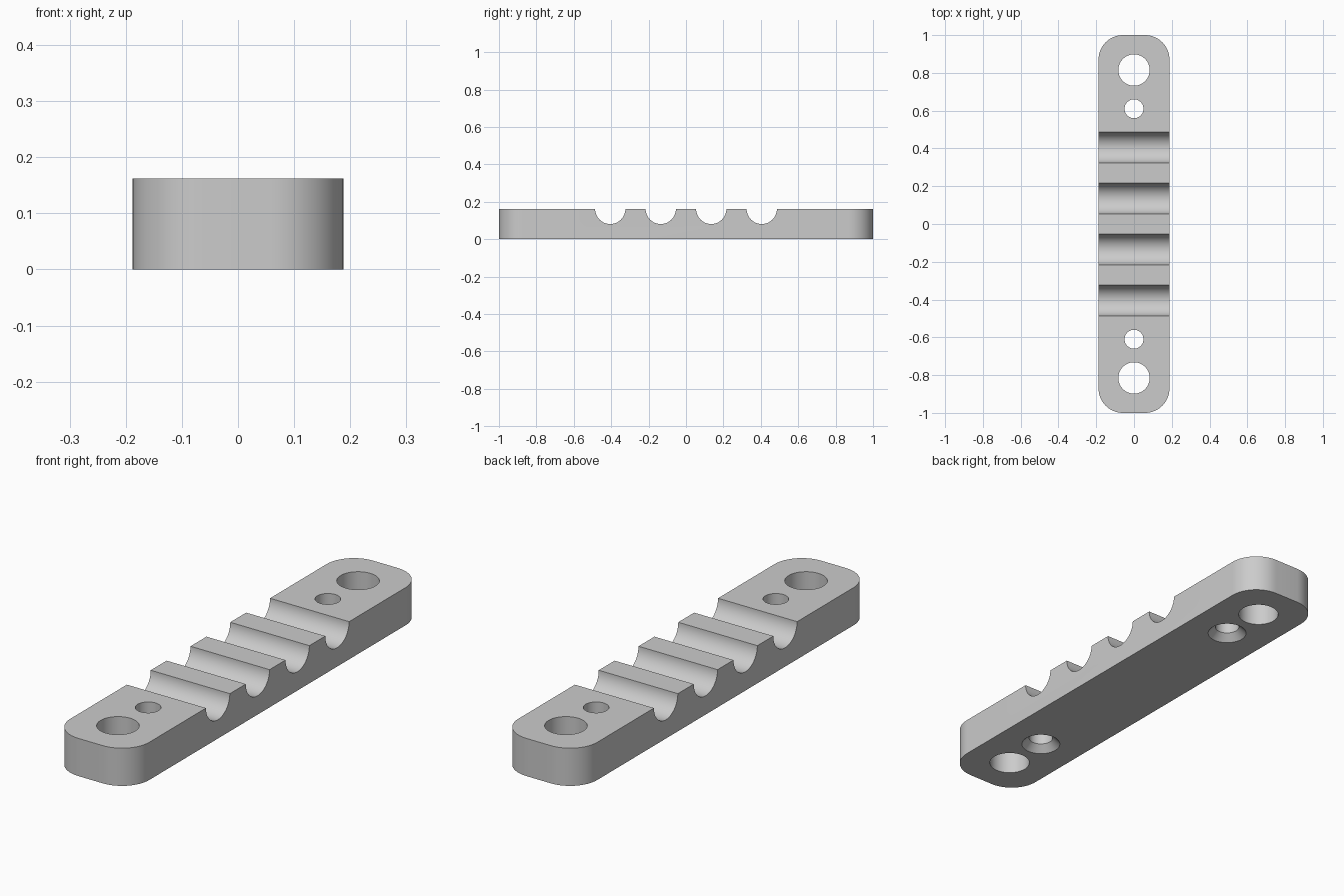
import bpy, bmesh, math
from mathutils import Matrix

cube = bpy.data.objects.get("Cube")
if cube:
    bpy.data.objects.remove(cube, do_unlink=True)

HALF_W, HALF_L, HEIGHT, CORNER = 0.188, 1.0, 0.162, 0.13

grey = bpy.data.materials.new("light grey")
grey.use_nodes = True
grey.diffuse_color = (0.6, 0.6, 0.6, 1)
grey.node_tree.nodes["Principled BSDF"].inputs["Base Color"].default_value = (0.6, 0.6, 0.6, 1)


def add_object(name, bm):
    bmesh.ops.recalc_face_normals(bm, faces=bm.faces)
    mesh = bpy.data.meshes.new(name)
    bm.to_mesh(mesh)
    bm.free()
    mesh.materials.append(grey)
    obj = bpy.data.objects.new(name, mesh)
    bpy.context.collection.objects.link(obj)
    return obj


def cut(obj, name, bm):
    """Subtract a temporary cutter from obj and remove the cutter."""
    cutter = add_object(name, bm)
    cutter.hide_render = True
    mod = obj.modifiers.new(name, 'BOOLEAN')
    mod.operation, mod.solver, mod.object = 'DIFFERENCE', 'EXACT', cutter
    bpy.ops.object.modifier_apply(modifier=mod.name)
    bpy.data.objects.remove(cutter, do_unlink=True)


def lathe(profile, y, steps=64):
    """Closed solid of (radius, z) rings around a vertical axis at y."""
    bm = bmesh.new()
    rings = [[bm.verts.new((r * math.cos(math.tau * i / steps),
                            y + r * math.sin(math.tau * i / steps), z))
              for i in range(steps)] for r, z in profile]
    for low, high in zip(rings, rings[1:]):
        for i in range(steps):
            j = (i + 1) % steps
            bm.faces.new((low[i], low[j], high[j], high[i]))
    bm.faces.new(rings[0])
    bm.faces.new(rings[-1])
    return bm


# Bar with rounded vertical corners
bm = bmesh.new()
bmesh.ops.create_cube(bm, size=1, matrix=Matrix.Translation((0, 0, HEIGHT / 2))
                      @ Matrix.Diagonal((2 * HALF_W, 2 * HALF_L, HEIGHT, 1)))
uprights = [e for e in bm.edges if abs(e.verts[0].co.z - e.verts[1].co.z) > 0.1]
bmesh.ops.bevel(bm, geom=uprights, offset=CORNER, segments=16, profile=0.5, affect='EDGES')
bar = add_object("clamp_bar", bm)
bpy.context.view_layer.objects.active = bar
bar.select_set(True)

# Half-round grooves across the top
for y in (-0.405, -0.135, 0.135, 0.405):
    bm = bmesh.new()
    bmesh.ops.create_cone(bm, cap_ends=True, segments=64, radius1=0.081, radius2=0.081, depth=1,
                          matrix=Matrix.Translation((0, y, HEIGHT)) @ Matrix.Rotation(math.pi / 2, 4, 'Y'))
    cut(bar, "groove_cutter", bm)

# Large bolt holes, and small holes countersunk from below
for side in (-1, 1):
    cut(bar, "bolt_hole_cutter", lathe([(0.083, -0.1), (0.083, 0.3)], side * 0.815))
    cut(bar, "screw_hole_cutter",
        lathe([(0.09, -0.01), (0.05, 0.03), (0.05, 0.3)], side * 0.61))

bpy.ops.object.shade_smooth_by_angle(angle=math.radians(30))
